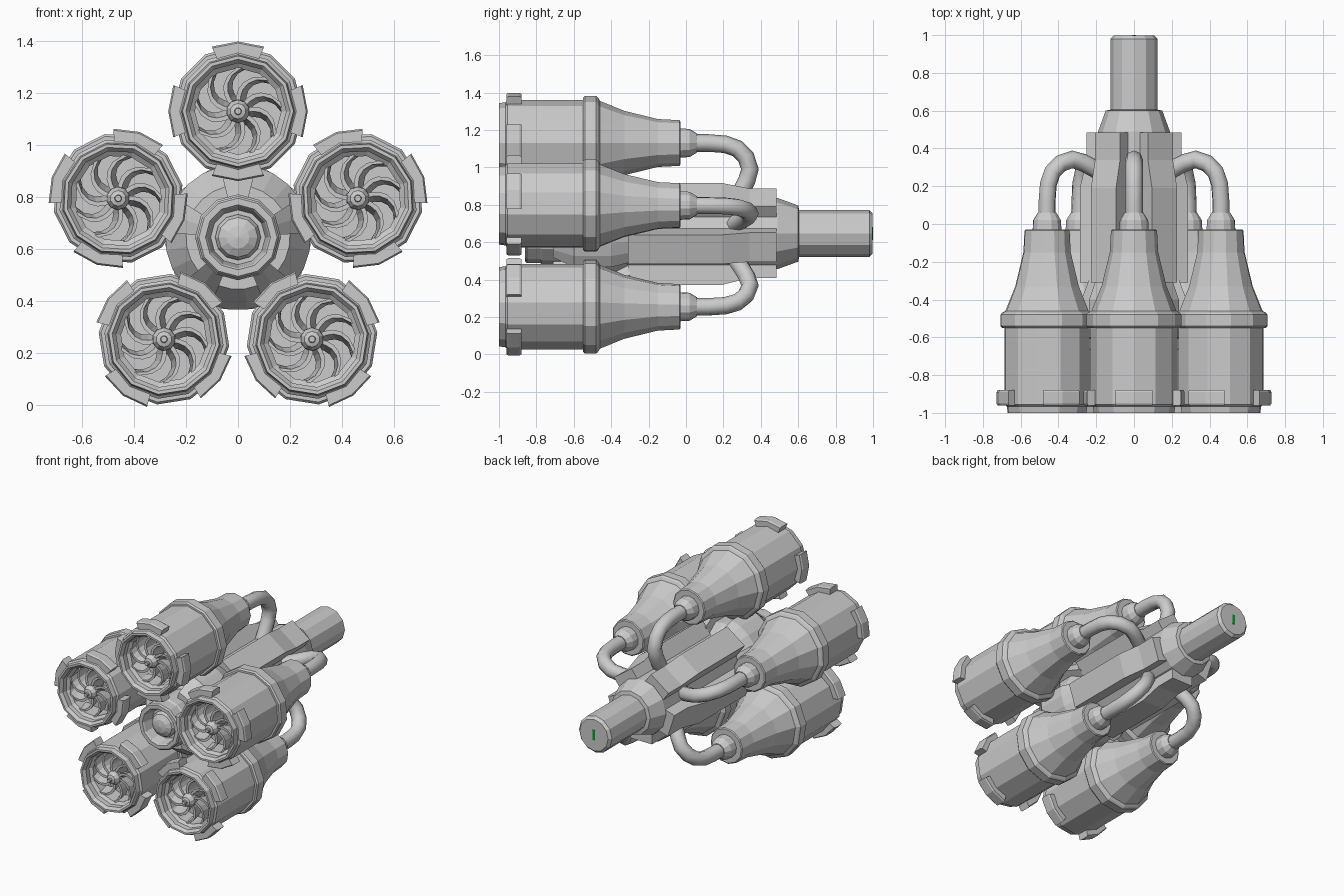
import bpy, bmesh, math
from math import sin, cos, radians, pi
from mathutils import Vector

if "Cube" in bpy.data.objects:
    bpy.data.objects.remove(bpy.data.objects["Cube"])

ZC = 0.646      # height of the central axis
R = 0.484       # distance of each pod from the axis


def finish(name, bm, turn=0):
    bmesh.ops.remove_doubles(bm, verts=bm.verts, dist=1e-5)
    bmesh.ops.recalc_face_normals(bm, faces=bm.faces)
    me = bpy.data.meshes.new(name)
    bm.to_mesh(me)
    bm.free()
    return place(name, me, turn)


def place(name, data, turn=0):
    ob = bpy.data.objects.new(name, data)
    ob.location = (0, 0, ZC)
    ob.rotation_euler.y = turn
    bpy.context.collection.objects.link(ob)
    return ob


def lathe(bm, prof, off=0, n=12):
    # profile of (y, radius), revolved round a y axis at height off
    rings = [[bm.verts.new((r * sin(2 * pi * i / n), y, off + r * cos(2 * pi * i / n)))
              for i in range(n)] if r > 0 else [bm.verts.new((0, y, off))] * n
             for y, r in prof]
    for a, b in zip(rings, rings[1:]):
        for i in range(n):
            j = (i + 1) % n
            vs = list(dict.fromkeys((a[i], a[j], b[j], b[i])))
            if len(vs) > 2:
                bm.faces.new(vs)


def loft(bm, sections):
    # closed solid through matching cross-sections
    rows = [[bm.verts.new(p) for p in s] for s in sections]
    k = len(rows[0])
    for a, b in zip(rows, rows[1:]):
        for i in range(k):
            bm.faces.new((a[i], a[(i + 1) % k], b[(i + 1) % k], b[i]))
    bm.faces.new(rows[0])
    bm.faces.new(rows[-1][::-1])


def sector(bm, prof, angles, off=0):
    # closed (y, radius) profile swept through the given angles
    loft(bm, [[(r * sin(radians(a)), y, off + r * cos(radians(a))) for y, r in prof]
              for a in angles])


# pod shell with stepped intake, band, taper and pipe collar
bm = bmesh.new()
lathe(bm, [(-.82, 0), (-.82, .166), (-.93, .166), (-.945, .185), (-.98, .185),
           (-1, .2), (-1, .213), (-.965, .218), (-.955, .23), (-.55, .23),
           (-.55, .243), (-.54, .252), (-.48, .252), (-.47, .243), (-.46, .225),
           (-.33, .172), (-.15, .128), (-.035, .122), (-.03, .115), (-.03, .078),
           (.02, .075), (.06, .05), (.06, 0)], R)
pod = finish("pod_shell", bm)

# four clips round the intake
bm = bmesh.new()
for a in (0, 90, 180, 270):
    sector(bm, [(-.96, .2), (-.96, .262), (-.95, .268), (-.89, .268), (-.88, .262), (-.88, .2)],
           (a - 22, a, a + 22), R)
clips = finish("intake_clips", bm)

# fan hub and nine swept blades
bm = bmesh.new()
lathe(bm, [(-.995, 0), (-.995, .012), (-.975, .014), (-.97, .03), (-.945, .044),
           (-.915, .046), (-.89, .036), (-.82, .036)], R, 10)
for k in range(9):
    secs = []
    for i in range(6):
        t = i / 5
        r = .03 + .138 * t
        a = radians(40 * k) + radians(42) * t * t
        u = Vector((sin(a), 0, cos(a)))
        s = Vector((cos(a), 0, -sin(a)))
        c = u * r + Vector((0, 0, R))
        w = .008 + .002 * t
        secs.append([c + s * (w * d + sh) + Vector((0, y, 0))
                     for d, sh, y in ((-1, 0, -.935), (1, 0, -.935),
                                      (1, .022, -.85), (-1, .022, -.85))])
    loft(bm, secs)
fan = finish("intake_fan", bm)

# bent feed pipe from pod to core
cu = bpy.data.curves.new("feed_pipe", 'CURVE')
cu.dimensions = '3D'
cu.bevel_depth = .047
cu.bevel_resolution = 2
path = [(.03, 1.13), (.12, 1.13), (.21, 1.123), (.275, 1.1), (.32, 1.055), (.342, .99),
        (.325, .93), (.295, .87), (.25, .79)]
sp = cu.splines.new('POLY')
sp.points.add(len(path) - 1)
for p, (y, z) in zip(sp.points, path):
    p.co = (0, y, z - ZC, 1)
tmp = bpy.data.objects.new("pipe_curve", cu)
bpy.context.collection.objects.link(tmp)
bpy.context.view_layer.update()
pipe_mesh = bpy.data.meshes.new_from_object(tmp.evaluated_get(bpy.context.evaluated_depsgraph_get()))
bpy.data.objects.remove(tmp)
pipe = place("feed_pipe", pipe_mesh)

# five copies round the axis
for ob in (pod, clips, fan, pipe):
    for k in range(1, 5):
        place(f"{ob.name}_{k + 1}", ob.data, k * 2 * pi / 5)

# central core: nose ring, barrel, shoulder cone, rear shaft
bm = bmesh.new()
lathe(bm, [(-.78, 0), (-.78, .105), (-.85, .118), (-.86, .125), (-.86, .15), (-.85, .158),
           (-.78, .158), (-.77, .165), (-.4, .165), (-.3, .19), (.49, .19), (.6, .15),
           (.605, .125), (.98, .125), (.998, .108), (.998, 0)])
finish("central_core", bm)

# rounded nose cap
bm = bmesh.new()
lathe(bm, [(-.8 - .05 * sin(radians(a)), .088 * cos(radians(a)) if a < 90 else 0)
           for a in (-60, 0, 30, 60, 90)])
finish("nose_cap", bm)

# ribs along the core and flared front segments, set between the pods
for k in range(5):
    turn = (k + .5) * 2 * pi / 5
    bm = bmesh.new()
    loft(bm, [[(-.082, y, .1), (-.082, y, h), (.082, y, h), (.082, y, .1)]
              for y, h in ((-.31, .275), (.19, .275), (.34, .238), (.485, .238))])
    finish(f"core_rib_{k + 1}", bm, turn)
    bm = bmesh.new()
    sector(bm, [(-.71, .13), (-.71, .2), (-.6, .28), (-.4, .28), (-.3, .24), (-.3, .13)],
           (-22, -7.5, 7.5, 22))
    finish(f"front_flare_{k + 1}", bm, turn)

# inner flare wall behind the slots
bm = bmesh.new()
lathe(bm, [(-.62, .15), (-.5, .235), (-.4, .235), (-.3, .18)], 0, 20)
finish("inner_flare", bm)

# green marker on the rear end
bm = bmesh.new()
loft(bm, [[(-.01, y, -.035), (.01, y, -.035), (.01, y, .035), (-.01, y, .035)]
          for y in (.99, 1.0)])
mark = finish("rear_marker", bm)
mat = bpy.data.materials.new("green")
mat.diffuse_color = (0.0, 0.35, 0.02, 1)
mat.use_nodes = True
mat.node_tree.nodes["Principled BSDF"].inputs["Base Color"].default_value = mat.diffuse_color
mark.data.materials.append(mat)
